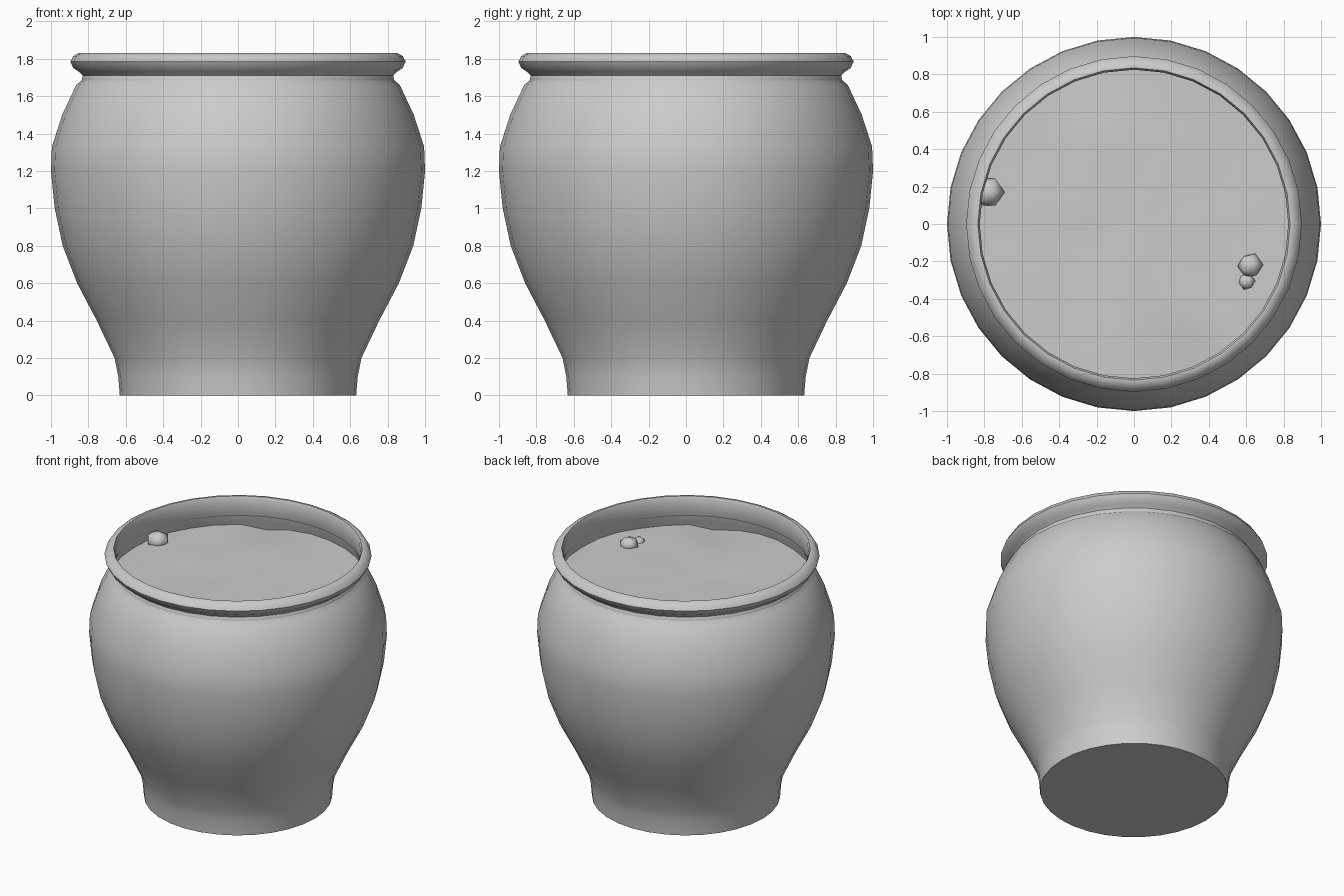
import bpy, bmesh, math
from mathutils import Vector, noise

if "Cube" in bpy.data.objects:
    bpy.data.objects.remove(bpy.data.objects["Cube"])

SIDES = 32


def finish(bm, name, smooth_angle):
    bmesh.ops.recalc_face_normals(bm, faces=bm.faces[:])
    me = bpy.data.meshes.new(name)
    bm.to_mesh(me)
    bm.free()
    ob = bpy.data.objects.new(name, me)
    bpy.context.collection.objects.link(ob)
    bpy.ops.object.select_all(action='DESELECT')
    ob.select_set(True)
    bpy.context.view_layer.objects.active = ob
    bpy.ops.object.shade_smooth_by_angle(angle=math.radians(smooth_angle))
    return ob


def lathe(bm, profile, height=None):
    """Revolve (r, z) points round z; r = 0 makes a centre vertex."""
    rings = []
    for r, z in profile:
        ring = []
        for i in range(SIDES if r else 1):
            a = 2 * math.pi * i / SIDES
            x, y = r * math.cos(a), r * math.sin(a)
            ring.append(bm.verts.new((x, y, height(x, y) if height else z)))
        rings.append(ring)
    for p, q in zip(rings, rings[1:]):
        for i in range(SIDES):
            j = (i + 1) % SIDES
            quad = [p[i % len(p)], p[j % len(p)], q[j % len(q)], q[i % len(q)]]
            bm.faces.new(list(dict.fromkeys(quad)))


# Pot: outer wall, rolled lip and inner wall down to just under the soil
bm = bmesh.new()
lathe(bm, [(0, 0), (0.632, 0), (0.64, 0.1), (0.66, 0.2), (0.755, 0.4), (0.86, 0.6),
           (0.937, 0.8), (0.98, 1.0), (1.0, 1.2), (0.995, 1.33), (0.94, 1.5),
           (0.865, 1.66), (0.835, 1.685), (0.83, 1.71), (0.85, 1.73), (0.88, 1.75),
           (0.897, 1.785), (0.88, 1.815), (0.85, 1.832), (0.835, 1.832),
           (0.825, 1.81), (0.825, 1.72), (0.85, 1.64), (0.88, 1.52)])
finish(bm, "pot", 50)


# Soil: gently uneven disc with two shallow dips by the wall
def soil_height(x, y):
    z = 1.61 + 0.012 * noise.noise(Vector((x * 3, y * 3, 0)))
    for s in (1, -1):
        d = math.hypot(x - s * 0.3, y + s * 0.76)
        z -= 0.04 * max(0, 1 - d / 0.2)
    return z


bm = bmesh.new()
lathe(bm, [(0, 0), (0.2, 0), (0.4, 0), (0.58, 0), (0.72, 0), (0.86, 0)], soil_height)
finish(bm, "soil", 60)

# Pebbles half sunk in the soil
for n, (x, y, z, r) in enumerate([(-0.775, 0.17, 1.625, 0.085),
                                  (0.622, -0.222, 1.615, 0.07),
                                  (0.603, -0.308, 1.605, 0.047)]):
    bm = bmesh.new()
    bmesh.ops.create_icosphere(bm, subdivisions=1, radius=r)
    bmesh.ops.rotate(bm, verts=bm.verts[:],
                     matrix=Vector((0, 0, 1)).rotation_difference(
                         Vector((0.3, 0.2 * n, 1))).to_matrix())
    bmesh.ops.scale(bm, verts=bm.verts[:], vec=(1, 1, 0.75))
    bmesh.ops.translate(bm, verts=bm.verts[:], vec=(x, y, z))
    finish(bm, f"pebble_{n + 1}", 60)
